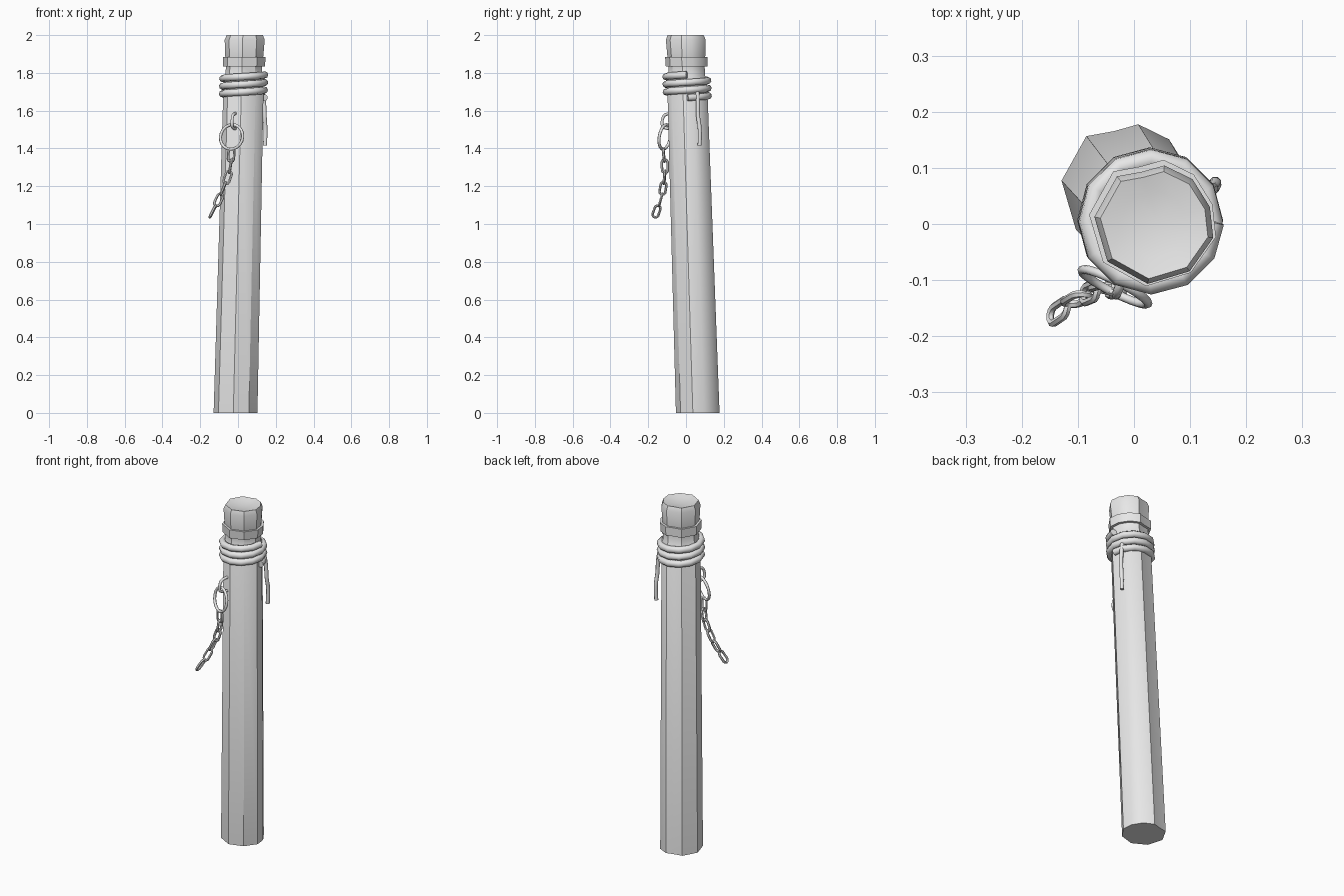
import bpy, bmesh, math
from mathutils import Vector, Matrix

if "Cube" in bpy.data.objects:
    bpy.data.objects.remove(bpy.data.objects["Cube"])

grey = bpy.data.materials.new("weathered_grey")
grey.diffuse_color = (0.8, 0.8, 0.8, 1)
grey.use_nodes = True
grey.node_tree.nodes["Principled BSDF"].inputs["Base Color"].default_value = grey.diffuse_color

# Irregular hewn cross-section: (angle, radius factor)
SECTION = [(172, 1.02), (127, 1.04), (102, 0.93), (80, 1.03), (50, 1.02),
           (18, 1.0), (-12, 1.03), (-52, 0.99), (-96, 1.0), (-142, 1.0)]


def axis(z):
    """Centre of the leaning post at height z."""
    return Vector((-0.013 + 0.0245 * z, 0.061 - 0.032 * z, z))


def finish(obj, angle=35):
    obj.data.materials.append(grey)
    bpy.ops.object.select_all(action='DESELECT')
    obj.select_set(True)
    bpy.context.view_layer.objects.active = obj
    bpy.ops.object.shade_smooth_by_angle(angle=math.radians(angle))
    return obj


def loft(name, profile, closed=False):
    """Sweep the hewn section through (z, radius) pairs along the leaning axis."""
    bm = bmesh.new()
    rings = []
    for z, r in profile:
        c = axis(z)
        rings.append([bm.verts.new(c + Vector((math.cos(math.radians(a)) * r * f,
                                               math.sin(math.radians(a)) * r * f, 0)))
                      for a, f in SECTION])
    n = len(SECTION)
    pairs = list(zip(rings, rings[1:]))
    if closed:
        pairs.append((rings[-1], rings[0]))
    for lo, hi in pairs:
        for i in range(n):
            j = (i + 1) % n
            bm.faces.new((lo[i], lo[j], hi[j], hi[i]))
    if not closed:
        bm.faces.new(rings[0])
        bm.faces.new(rings[-1])
    bmesh.ops.recalc_face_normals(bm, faces=bm.faces)
    me = bpy.data.meshes.new(name)
    bm.to_mesh(me)
    bm.free()
    obj = bpy.data.objects.new(name, me)
    bpy.context.collection.objects.link(obj)
    return finish(obj)


def tube(name, points, radius, cyclic=False, sides=8, smooth_path=False):
    """Round tube along points, turned into a mesh."""
    cu = bpy.data.curves.new(name, 'CURVE')
    cu.dimensions = '3D'
    cu.bevel_depth = radius
    cu.bevel_resolution = sides // 2 - 2
    cu.use_fill_caps = True
    cu.resolution_u = 4
    sp = cu.splines.new('NURBS' if smooth_path else 'POLY')
    sp.points.add(len(points) - 1)
    for p, co in zip(sp.points, points):
        p.co = (*co, 1)
    sp.use_cyclic_u = cyclic
    if smooth_path:
        sp.order_u = 3
        sp.use_endpoint_u = True
    obj = bpy.data.objects.new(name, cu)
    bpy.context.collection.objects.link(obj)
    bpy.ops.object.select_all(action='DESELECT')
    obj.select_set(True)
    bpy.context.view_layer.objects.active = obj
    bpy.ops.object.convert(target='MESH')
    return finish(bpy.context.object, 50)


# Post: shaft, neck, flared cap, bevelled rim and shallow dished top
loft("post", [(0, 0.115), (1.77, 0.105), (1.785, 0.096), (1.84, 0.095), (1.89, 0.1),
              (1.975, 0.105), (2.0, 0.095), (1.992, 0.06), (1.988, 0.02)])

# Metal band round the neck
loft("neck_band", [(1.835, 0.09), (1.835, 0.11), (1.885, 0.112), (1.885, 0.09)], closed=True)

# Three turns of rope descending round the post
coil = []
SEG = 12
for i in range(3 * SEG + 1):
    a = -2 * math.pi * i / SEG
    z = 1.79 - 0.0405 * i / SEG
    c = axis(z)
    coil.append((c.x + 0.111 * math.cos(a), c.y + 0.111 * math.sin(a), z))
tube("rope_coil", coil, 0.019)

# Loose rope end
tube("rope_tail", [(0.13, 0.06, 1.70), (0.139, 0.064, 1.65), (0.141, 0.062, 1.57),
                   (0.147, 0.076, 1.5), (0.143, 0.072, 1.415)], 0.011, smooth_path=True)

# Staple driven into the post
tube("staple", [(-0.012, -0.075, 1.585), (-0.026, -0.112, 1.585), (-0.032, -0.128, 1.55),
                (-0.032, -0.126, 1.505), (-0.015, -0.08, 1.505)], 0.008, smooth_path=True)

# Iron ring hanging in the staple
u = Vector((0.89, -0.45, 0)).normalized()
v = Vector((0.07, 0.14, 0.99)).normalized()
centre = Vector((-0.034, -0.112, 1.461))
ring = [centre + 0.066 * (u * math.cos(t) + v * math.sin(t))
        for t in (2 * math.pi * i / 20 for i in range(20))]
tube("iron_ring", ring, 0.008, cyclic=True)

# Chain of oval links, each turned a quarter from the last
path = [Vector(p) for p in [(-0.036, -0.118, 1.365), (-0.040, -0.112, 1.306),
                            (-0.055, -0.114, 1.247), (-0.078, -0.122, 1.188),
                            (-0.102, -0.134, 1.128), (-0.134, -0.156, 1.066)]]
for k, p in enumerate(path):
    d = (path[min(k + 1, 5)] - path[max(k - 1, 0)]).normalized()
    side = d.cross(Vector((0.5, -0.86, 0))).normalized()
    side = Matrix.Rotation(math.radians(35 + 90 * k), 3, d) @ side
    link = []
    for i in range(12):
        t = 2 * math.pi * (i + 0.5) / 12
        link.append(p + side * 0.016 * math.cos(t)
                    + d * (0.02 * math.sin(t) + math.copysign(0.016, math.sin(t))))
    tube(f"chain_link_{k + 1}", link, 0.007, cyclic=True, sides=6)
